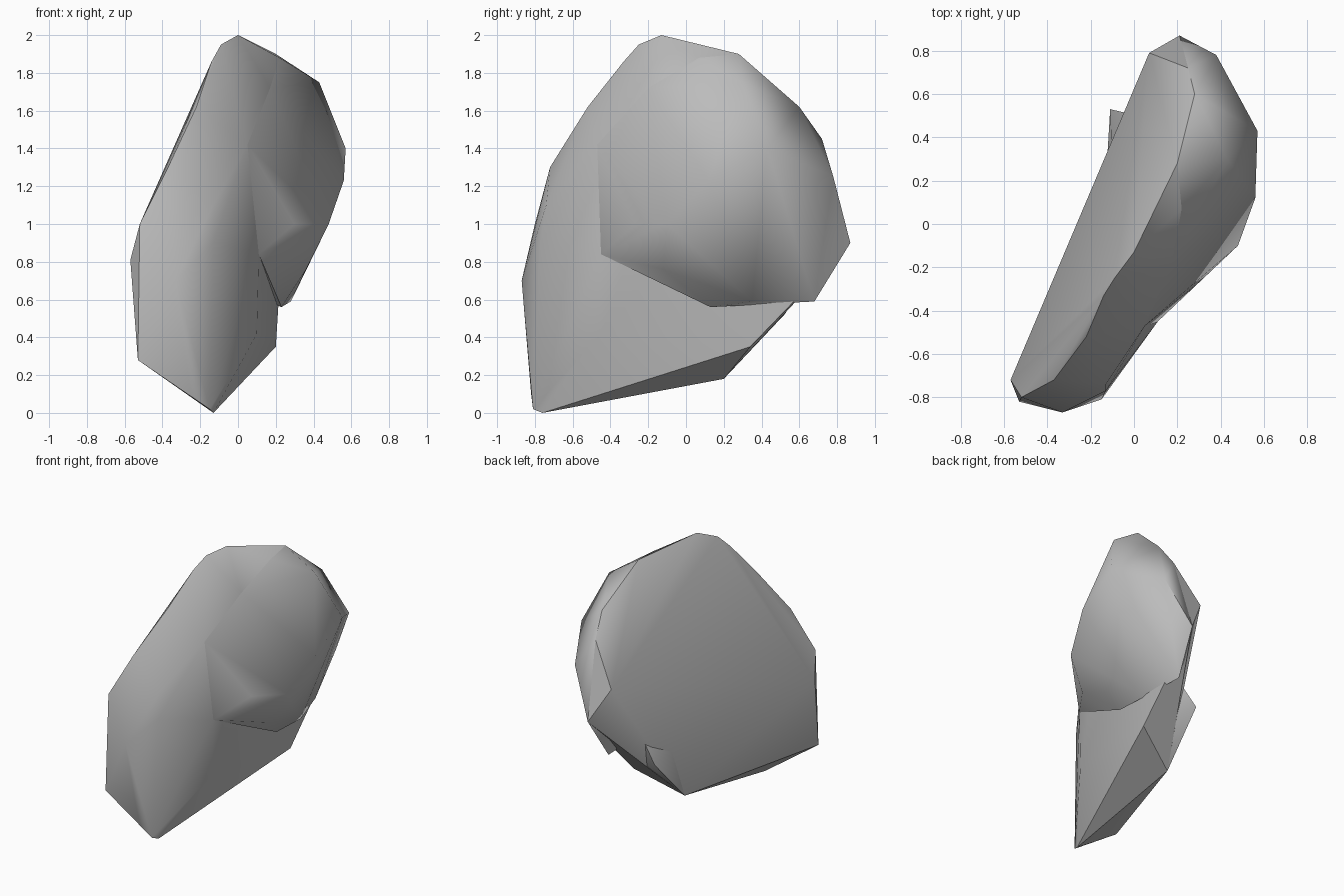
import bpy, bmesh, math

cube = bpy.data.objects.get("Cube")
if cube:
    bpy.data.objects.remove(cube, do_unlink=True)

grey = bpy.data.materials.new("stone grey")
grey.use_nodes = True
colour = (0.5, 0.5, 0.5, 1)
grey.diffuse_color = colour
bsdf = next(n for n in grey.node_tree.nodes if n.type == 'BSDF_PRINCIPLED')
bsdf.inputs["Base Color"].default_value = colour


def faceted_form(name, points, angle):
    """Closed form stretched over its corner points, softly shaded."""
    bm = bmesh.new()
    for p in points:
        bm.verts.new(p)
    hull = bmesh.ops.convex_hull(bm, input=bm.verts[:])
    spare = set(hull["geom_interior"]) | set(hull["geom_unused"])
    spare = [v for v in spare if isinstance(v, bmesh.types.BMVert)]
    bmesh.ops.delete(bm, geom=spare, context='VERTS')
    bmesh.ops.recalc_face_normals(bm, faces=bm.faces[:])
    mesh = bpy.data.meshes.new(name)
    bm.to_mesh(mesh)
    bm.free()
    mesh.materials.append(grey)
    obj = bpy.data.objects.new(name, mesh)
    bpy.context.collection.objects.link(obj)
    bpy.ops.object.select_all(action='DESELECT')
    obj.select_set(True)
    bpy.context.view_layer.objects.active = obj
    bpy.ops.object.shade_smooth_by_angle(angle=math.radians(angle))
    return obj


# Edges shared by the slab and the lobe
right_ridge = [(0.05, -0.47, 1.42), (0.17, -0.20, 1.72), (0.22, 0.07, 1.88)]
crest = [(0.20, 0.28, 1.90), (0.28, 0.60, 1.62)]
back_edge = [(0.25, 0.72, 1.45), (0.07, 0.79, 1.15), (0.21, 0.87, 0.90)]
shoulder = [(0.11, -0.45, 0.84)]

# Leaning slab: left rim, front ridge, underside
left_rim = [(0, -0.13, 2.0), (-0.09, -0.25, 1.95), (-0.14, -0.33, 1.86),
            (-0.22, -0.52, 1.62), (-0.37, -0.72, 1.30), (-0.52, -0.80, 1.0),
            (-0.57, -0.72, 0.81), (-0.53, -0.82, 0.28)]
front_ridge = [(-0.33, -0.87, 0.70), (-0.13, -0.77, 0.90),
               (-0.13, -0.74, 1.10)]
underside = [(-0.13, -0.76, 0), (-0.15, -0.81, 0.02), (-0.25, -0.82, 0.10),
             (0.09, -0.10, 0.28), (0.10, -0.45, 0.42), (-0.13, 0.20, 0.18),
             (0.20, 0.34, 0.35)]
faceted_form("leaning_slab", left_rim + front_ridge + underside + shoulder
             + right_ridge + crest + back_edge, 35)

# Rounded lobe bulging to the left and back
lobe_side = [(0.43, 0.30, 1.75), (0.57, 0.43, 1.40), (0.56, 0.12, 1.23),
             (0.48, -0.10, 1.0), (0.30, -0.27, 1.0), (0.36, -0.12, 0.76)]
lobe_back = [(0.38, 0.78, 1.25)]
lobe_base = [(0.23, 0.13, 0.56), (0.28, 0.35, 0.59), (0.17, 0.68, 0.59)]
faceted_form("rounded_lobe", right_ridge + crest + back_edge + shoulder
             + lobe_side + lobe_back + lobe_base, 60)

# Small fin below the lobe at the back
fin = [(-0.13, 0.20, 0.18), (-0.11, 0.53, 0.53), (0.20, 0.34, 0.35),
       (0.19, 0.34, 0.50), (-0.10, 0.25, 0.55), (0.02, 0.50, 0.70)]
faceted_form("back_fin", fin, 50)
